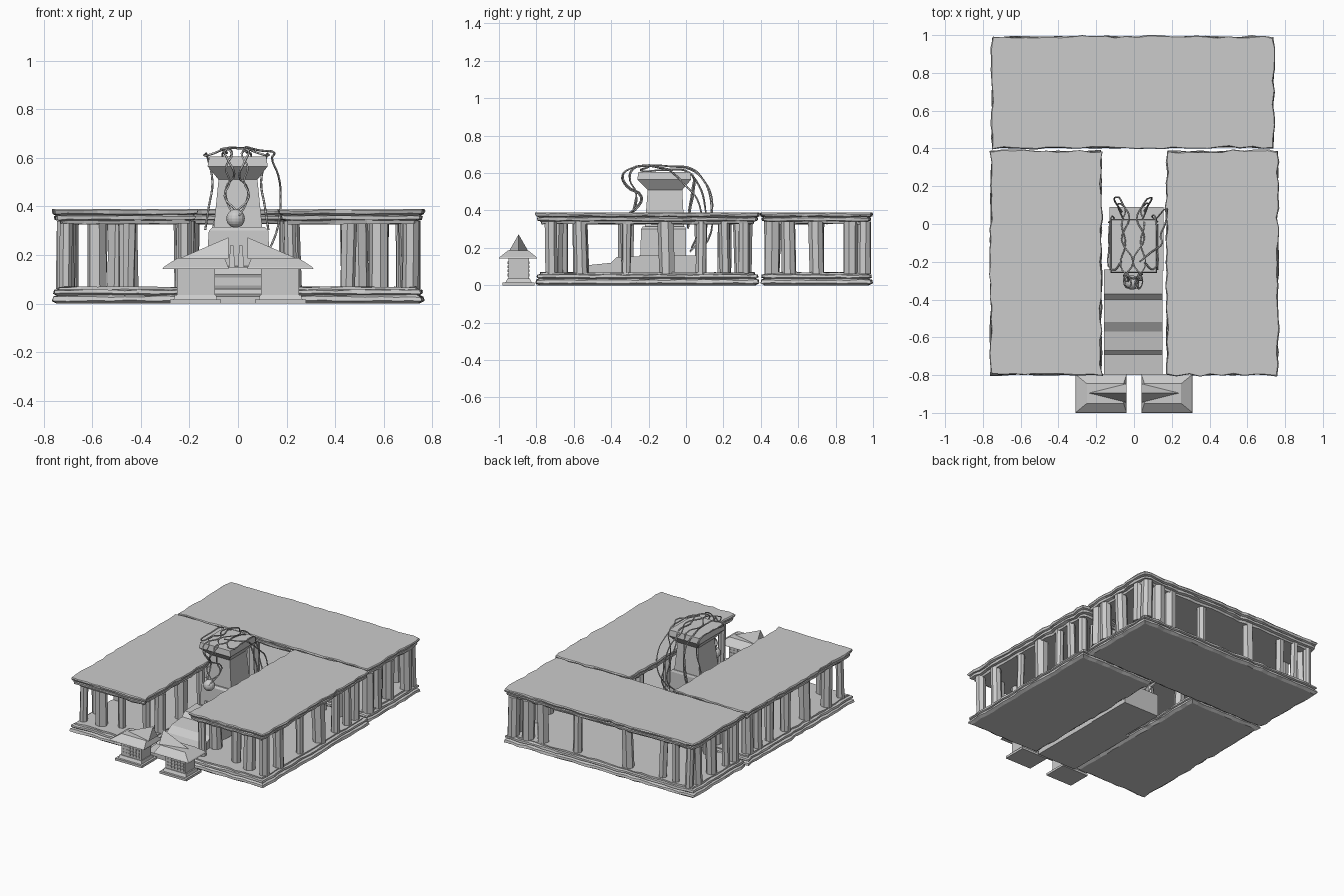
import bpy, bmesh, math, random
from mathutils import Vector

if "Cube" in bpy.data.objects:
    bpy.data.objects.remove(bpy.data.objects["Cube"])
random.seed(4)
J = lambda a: random.uniform(-a, a)


def finish(name, bm):
    bmesh.ops.recalc_face_normals(bm, faces=bm.faces)
    me = bpy.data.meshes.new(name)
    bm.to_mesh(me)
    bm.free()
    ob = bpy.data.objects.new(name, me)
    bpy.context.collection.objects.link(ob)
    return ob


def add_loft(bm, rings):
    """Skin a stack of equal-length closed rings and cap both ends."""
    vs = [[bm.verts.new(p) for p in r] for r in rings]
    n = len(vs[0])
    for a, b in zip(vs, vs[1:]):
        for i in range(n):
            k = (i + 1) % n
            bm.faces.new((a[i], a[k], b[k], b[i]))
    bm.faces.new(vs[0][::-1])
    bm.faces.new(vs[-1])


def rect(x0, x1, y0, y1, z):
    return [(x0, y0, z), (x1, y0, z), (x1, y1, z), (x0, y1, z)]


def add_box(bm, x0, x1, y0, y1, z0, z1):
    add_loft(bm, [rect(x0, x1, y0, y1, z0), rect(x0, x1, y0, y1, z1)])


def edge_path(x0, x1, y0, y1, step=0.06):
    """Points round a rectangle, with the inward direction at each."""
    c = [(x0, y0), (x1, y0), (x1, y1), (x0, y1)]
    out = []
    for i in range(4):
        a, b = Vector(c[i]), Vector(c[(i + 1) % 4])
        n = max(2, round((b - a).length / step))
        out += [a.lerp(b, k / n) for k in range(n)]
    return out


def slab(name, box, profile, rough):
    """Weathered slab: stacked ledges with chipped edges."""
    x0, x1, y0, y1 = box
    pts = edge_path(*box)
    drift = [(J(rough), J(rough)) for _ in pts]
    rings = []
    for z, inset in profile:
        ring = []
        for p, d in zip(pts, drift):
            x = min(max(p.x, x0 + inset), x1 - inset) + d[0] + J(0.002)
            y = min(max(p.y, y0 + inset), y1 - inset) + d[1] + J(0.002)
            ring.append((x, y, z + (J(0.003) if 0 < z < 0.385 else 0)))
        rings.append(ring)
    bm = bmesh.new()
    add_loft(bm, rings)
    finish(name, bm)


def columns(name, spots):
    bm = bmesh.new()
    for x, y in spots:
        n, r = random.choice((6, 7, 8)), random.uniform(0.024, 0.043)
        a0, lx, ly = J(1), J(0.008), J(0.008)
        rings = []
        for z, s in ((0.06, 1.0), (0.34, random.uniform(0.9, 1.1))):
            t = 1 if z > 0.1 else 0
            rings.append([(x + lx * t + r * s * math.cos(a0 + math.tau * i / n),
                           y + ly * t + r * s * math.sin(a0 + math.tau * i / n), z)
                          for i in range(n)])
        add_loft(bm, rings)
    finish(name, bm)


# Three colonnaded wings: floor slab, roof slab, columns
FLOOR = [(0, 0.02), (0.012, 0.0), (0.028, 0.004), (0.034, 0.022), (0.042, 0.006), (0.055, 0.008),
         (0.058, 0.025), (0.068, 0.025)]
ROOF = [(0.328, 0.035), (0.342, 0.03), (0.346, 0.012), (0.36, 0.01), (0.364, 0.022),
        (0.37, 0.004), (0.383, 0.0), (0.39, 0.004)]
side = [(0.71, -0.72), (0.71, -0.56), (0.71, -0.32), (0.71, -0.1), (0.71, 0.08),
        (0.71, 0.21), (0.70, 0.31), (0.58, -0.70), (0.45, -0.66), (0.22, -0.71),
        (0.22, -0.56), (0.22, -0.32), (0.22, -0.1), (0.22, 0.2), (0.45, 0.31), (0.58, 0.3)]
rear = [(s * x, y) for s in (-1, 1) for x, y in
        ((0.7, 0.46), (0.7, 0.55), (0.69, 0.7), (0.7, 0.88), (0.69, 0.95), (0.58, 0.94),
         (0.47, 0.93), (0.2, 0.93), (0.5, 0.46), (0.2, 0.46))]
for tag, box, spots in (
        ("left_wing", (-0.76, -0.172, -0.8, 0.388), [(-x, y) for x, y in side]),
        ("right_wing", (0.172, 0.762, -0.8, 0.388), side),
        ("rear_wing", (-0.752, 0.742, 0.402, 0.994), rear)):
    slab(tag + "_floor", box, FLOOR, 0.005)
    slab(tag + "_roof", box, ROOF, 0.008)
    columns(tag + "_columns", spots)

# Rising stair path between the wings
bm = bmesh.new()
prof = [(-0.8, 0), (-0.8, 0.03), (-0.69, 0.04), (-0.67, 0.06), (-0.57, 0.075), (-0.52, 0.108),
        (-0.4, 0.12), (-0.37, 0.15), (-0.24, 0.155), (-0.24, 0)]
add_loft(bm, [[(x, y, z) for y, z in prof] for x in (-0.16, 0.15)])
finish("stair_path", bm)

# Pedestal, tapering shaft and flared capital
bm = bmesh.new()
add_box(bm, -0.13, 0.155, -0.25, 0.09, 0, 0.16)
add_loft(bm, [rect(-0.13, 0.13, -0.245, 0.0, 0.15), rect(-0.12, 0.125, -0.24, 0.0, 0.30),
              rect(-0.105, 0.11, -0.23, -0.005, 0.315)])
finish("pedestal", bm)
bm = bmesh.new()
add_loft(bm, [rect(-0.1, 0.1, -0.22, -0.01, 0.31), rect(-0.08, 0.08, -0.205, -0.02, 0.51),
              rect(-0.125, 0.122, -0.26, 0.027, 0.565), rect(-0.118, 0.117, -0.255, 0.022, 0.605)])
finish("shaft_and_capital", bm)

# Small posts below the hanging ball
bm = bmesh.new()
for x in (-0.025, 0.012):
    add_loft(bm, [rect(x - 0.012, x + 0.012, -0.34, -0.31, 0.15),
                  rect(x - 0.007, x + 0.007, -0.33, -0.315, 0.24)])
finish("small_posts", bm)

# Hanging ball
bm = bmesh.new()
bmesh.ops.create_uvsphere(bm, u_segments=16, v_segments=10, radius=0.038)
bmesh.ops.translate(bm, verts=bm.verts, vec=(-0.01, -0.31, 0.35))
finish("hanging_ball", bm)


def vine(name, pts, r=0.0045):
    cu = bpy.data.curves.new(name, 'CURVE')
    cu.dimensions, cu.bevel_depth, cu.bevel_resolution = '3D', r, 0
    cu.resolution_u, cu.use_fill_caps = 4, True
    sp = cu.splines.new('BEZIER')
    sp.bezier_points.add(len(pts) - 1)
    for b, p in zip(sp.bezier_points, pts):
        b.co = p
        b.handle_left_type = b.handle_right_type = 'AUTO'
    bpy.context.collection.objects.link(bpy.data.objects.new(name, cu))


# Vines looping from the ball over the capital and down the back
outer = [(0.01, -0.34, 0.36), (0.04, -0.26, 0.42), (0.045, -0.24, 0.47), (0.01, -0.32, 0.53),
         (0.035, -0.335, 0.59), (0.05, -0.29, 0.63), (0.0, -0.2, 0.642), (0.06, -0.08, 0.635),
         (0.02, 0.03, 0.62), (0.05, 0.1, 0.56), (0.07, 0.13, 0.48), (0.08, 0.137, 0.39),
         (0.1, 0.13, 0.28), (0.06, 0.07, 0.17)]
inner = [(0.0, -0.29, 0.38), (0.05, -0.27, 0.44), (0.03, -0.27, 0.5), (0.045, -0.3, 0.56),
         (0.02, -0.29, 0.62), (0.065, -0.22, 0.635), (0.04, -0.1, 0.62), (0.06, 0.0, 0.612),
         (0.04, 0.07, 0.54), (0.06, 0.1, 0.42), (0.08, 0.1, 0.28), (0.05, 0.02, 0.18)]
drape = [(0.06, -0.2, 0.63), (0.11, -0.24, 0.612), (0.127, -0.12, 0.612), (0.118, 0.03, 0.59),
         (0.1, 0.035, 0.5), (0.115, 0.02, 0.4), (0.13, 0.01, 0.3)]
for s, tag in ((-1, "left"), (1, "right")):
    for kind, pts in (("outer", outer), ("inner", inner), ("side", drape)):
        vine(f"{tag}_{kind}_vine", [(s * x - 0.005, y + J(0.006), z + J(0.004)) for x, y, z in pts])
vine("long_trailing_vine", [(0.03, -0.2, 0.645), (0.09, -0.15, 0.63), (0.15, -0.1, 0.62),
                            (0.14, -0.07, 0.6), (0.165, 0.0, 0.53), (0.175, 0.06, 0.46),
                            (0.165, 0.08, 0.32), (0.12, 0.03, 0.2)])

# Split gate: two mirrored gatehouses
for s, tag in ((-1, "left"), (1, "right")):
    bm = bmesh.new()
    add_box(bm, s * 0.07, s * 0.28, -0.98, -0.81, 0, 0.016)
    add_loft(bm, [rect(s * 0.085, s * 0.265, -0.965, -0.825, 0.016),
                  rect(s * 0.09, s * 0.26, -0.955, -0.835, 0.036)])
    add_box(bm, s * 0.095, s * 0.25, -0.95, -0.84, 0.03, 0.147)
    finish(tag + "_gatehouse_body", bm)
    # lattice tiles front and back
    bm = bmesh.new()
    for i in range(6):
        for k in range(4):
            x, z = 0.11 + i * 0.023, 0.048 + k * 0.022
            for y in (-0.95, -0.84):
                add_box(bm, s * x, s * (x + 0.014), y - 0.004, y + 0.004, z, z + 0.014)
    finish(tag + "_gatehouse_lattice", bm)
    # skirt roof
    bm = bmesh.new()
    add_loft(bm, [rect(s * 0.04, s * 0.31, -1.0, -0.795, 0.143),
                  rect(s * 0.04, s * 0.305, -0.995, -0.8, 0.151),
                  rect(s * 0.055, s * 0.25, -0.95, -0.845, 0.187)])
    # upper roof, rising to the gap
    v = [bm.verts.new(p) for p in ((s * 0.04, -0.945, 0.185), (s * 0.04, -0.845, 0.185),
                                   (s * 0.255, -0.895, 0.18), (s * 0.04, -0.895, 0.272))]
    for f in ((0, 1, 2), (0, 2, 3), (1, 2, 3), (0, 1, 3)):
        bm.faces.new([v[i] for i in f])
    finish(tag + "_gatehouse_roof", bm)
